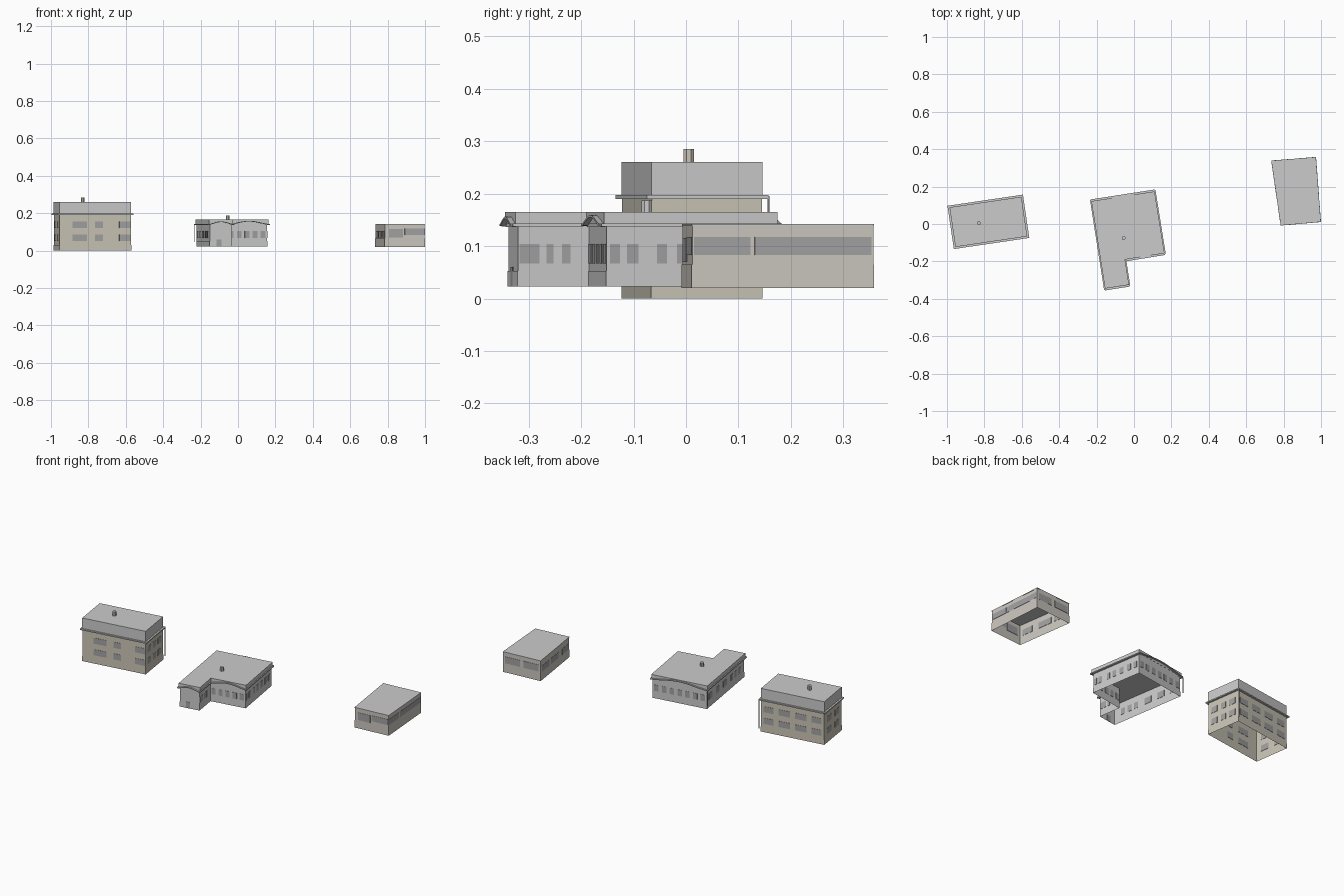
import bpy, math
from mathutils import Vector, Matrix

if "Cube" in bpy.data.objects:
    bpy.data.objects.remove(bpy.data.objects["Cube"])


def material(name, rgb):
    m = bpy.data.materials.new(name)
    m.diffuse_color = (*rgb, 1)
    m.use_nodes = True
    m.node_tree.nodes["Principled BSDF"].inputs["Base Color"].default_value = m.diffuse_color
    return m


BEIGE = material("beige_plaster", (0.60, 0.56, 0.47))
STONE = material("warm_grey_plaster", (0.60, 0.57, 0.52))
PALE = material("pale_plaster", (0.68, 0.68, 0.68))
GLASS = material("dark_glass", (0.36, 0.36, 0.37))


def add_mesh(name, verts, faces, mat=None):
    me = bpy.data.meshes.new(name)
    me.from_pydata([tuple(v) for v in verts], [], faces)
    me.update()
    ob = bpy.data.objects.new(name, me)
    bpy.context.collection.objects.link(ob)
    if mat:
        me.materials.append(mat)
    return ob


def prism(name, poly, z0, z1, mat=None, top=True, bottom=True):
    n = len(poly)
    verts = [(x, y, z) for z in (z0, z1) for x, y in poly]
    faces = [(i, (i + 1) % n, n + (i + 1) % n, n + i) for i in range(n)]
    if top:
        faces.append(tuple(range(n, 2 * n)))
    if bottom:
        faces.append(tuple(reversed(range(n))))
    return add_mesh(name, verts, faces, mat)


def inset(poly, d):
    # Mitred inset of a counter-clockwise outline
    out = []
    n = len(poly)
    for i in range(n):
        p = Vector(poly[i])
        a = (p - Vector(poly[i - 1])).normalized()
        b = (Vector(poly[(i + 1) % n]) - p).normalized()
        na, nb = Vector((-a.y, a.x)), Vector((-b.y, b.x))
        out.append(tuple(p + (na + nb) * d / (1 + na.dot(nb))))
    return out


def edge(poly, i):
    a, b = Vector(poly[i]), Vector(poly[(i + 1) % len(poly)])
    t = (b - a).normalized()
    return a, b, Vector((t.y, -t.x))


def panel(name, poly, i, s0, s1, z0, z1, mat=GLASS, t=0.0015):
    # Thin pane straddling wall i between two fractions of its length
    a, b, n = edge(poly, i)
    p, q = a.lerp(b, s0), a.lerp(b, s1)
    return prism(name, [p + n * t, q + n * t, q - n * t, p - n * t][::-1], z0, z1, mat)


def windows(name, poly, i, spans, rows):
    for z0, z1 in rows:
        for s0, s1 in spans:
            panel(name, poly, i, s0, s1, z0, z1)


def arch_eave(name, poly, i, z, rise, mat):
    # Arched fascia with its wall infill, standing on wall i
    a, b, n = edge(poly, i)
    N = 16
    upper, infill = [], []
    for k in range(N + 1):
        s = k / N
        p = a.lerp(b, s)
        h = z + rise * math.sin(math.pi * s) ** 1.5
        for off, dz in ((-0.008, 0), (0.008, 0), (0.008, 0.004), (-0.008, 0.004)):
            q = p + n * off
            upper.append((q.x, q.y, h + dz))
        q = p + n * -0.003
        infill += [(q.x, q.y, z - 0.002), (q.x, q.y, h)]
    faces = [(4 * k + j, 4 * k + (j + 1) % 4, 4 * k + 4 + (j + 1) % 4, 4 * k + 4 + j)
             for k in range(N) for j in range(4)]
    faces += [(3, 2, 1, 0), tuple(4 * N + j for j in range(4))]
    add_mesh(name, upper, faces)
    add_mesh(name + "_infill", infill,
             [(2 * k, 2 * k + 2, 2 * k + 3, 2 * k + 1) for k in range(N)], mat)


def post(name, x, y, r, z0, z1, sides=4, mat=None):
    pts = [(x + r * math.cos(2 * math.pi * (k + .5) / sides),
            y + r * math.sin(2 * math.pi * (k + .5) / sides)) for k in range(sides)]
    return prism(name, pts, z0, z1, mat)


# Tall house on the left: open shell walls, block roof, eave slab
rot = Matrix.Rotation(math.radians(8.4), 2)
house = [tuple(rot @ Vector((sx * 0.193, sy * 0.106)) + Vector((-0.7785, 0.0115)))
         for sx, sy in ((-1, -1), (1, -1), (1, 1), (-1, 1))]
prism("house_walls", house, 0, 0.192, BEIGE, False, False)
prism("house_plinth", inset(house, -0.0015), 0, 0.03, BEIGE, False, False)
prism("house_eave", inset(house, -0.011), 0.190, 0.197)
prism("house_roof", inset(house, -0.001), 0.195, 0.26)
post("house_chimney", -0.83, 0.005, 0.011, 0.25, 0.285, 8, BEIGE)
post("house_downpipe", -0.597, 0.157, 0.002, 0.02, 0.195, 6)
floors = ((0.05, 0.085), (0.12, 0.155))
windows("house_front_window", house, 0, ((.18, .38), (.495, .61), (.835, .99)), floors)
windows("house_right_window", house, 1, ((.1, .3), (.42, .58), (.7, .9)), floors)
windows("house_back_window", house, 2, ((.04, .2), (.28, .46), (.54, .72), (.8, .96)), floors)
windows("house_left_window", house, 3, ((.15, .4), (.6, .85)), floors)

# Low hall with front wing in the middle
eave = [(-0.16, -0.352), (-0.02, -0.33), (-0.041, -0.195),
        (0.17, -0.161), (0.115, 0.181), (-0.235, 0.127)]
hall = inset(eave, 0.012)
prism("hall_walls", hall, 0.023, 0.142, PALE, False, False)
prism("hall_plinth", inset(hall, -0.0015), 0.023, 0.052, PALE, False, False)
prism("hall_roof", inset(eave, 0.006), 0.142, 0.165)
for i in (1, 3, 5):
    a, b, n = edge(eave, i)
    prism("hall_gutter", [a, b, b - n * 0.012, a - n * 0.012], 0.137, 0.143)
for i, rise in ((0, 0.014), (2, 0.017), (4, 0.019)):
    arch_eave("hall_arched_eave", inset(eave, 0.004), i, 0.138, rise, PALE)
post("hall_chimney", -0.055, -0.075, 0.011, 0.16, 0.187, 8, PALE)
post("hall_downpipe", -0.233, 0.127, 0.002, 0.045, 0.14, 6)
row = ((0.067, 0.104),)
panel("wing_door", hall, 0, .3, .52, 0.023, 0.06)
windows("wing_right_window", hall, 1, ((.02, .3), (.4, .5), (.62, .74)), row)
windows("hall_front_window", hall, 2,
        ((.03, .15), (.23, .35), (.43, .55), (.63, .75), (.83, .96)), row)
windows("hall_right_window", hall, 3,
        ((.02, .08), (.12, .19), (.3, .36), (.42, .5), (.58, .66), (.74, .82), (.88, .95)), row)
windows("hall_back_window", hall, 4,
        [(k / 7 + .03, k / 7 + .11) for k in range(7)], row)
windows("hall_left_window", hall, 5,
        ((.05, .15), (.24, .34), (.44, .54), (.64, .7), (.74, .8), (.84, .9)), row)

# Flat-roofed block on the right
block = [(0.785, -0.007), (0.998, 0.012), (0.972, 0.357), (0.735, 0.338)]
prism("block_walls", block, 0.02, 0.141, STONE, False, False)
prism("block_plinth", inset(block, -0.0012), 0.02, 0.065, STONE, False, False)
prism("block_roof", inset(block, -0.001), 0.138, 0.142)
windows("block_front_window", block, 0, ((.1, .46),), ((0.07, 0.115),))
windows("block_front_band", block, 0, ((.5, .99),), ((0.083, 0.117),))
windows("block_right_band", block, 1, ((.01, .32), (.345, .99)), ((0.083, 0.117),))
windows("block_back_window", block, 2, ((.05, .45), (.55, .95)), ((0.075, 0.115),))
windows("block_left_window", block, 3, ((.05, .3), (.36, .62), (.75, .95)), ((0.07, 0.105),))
